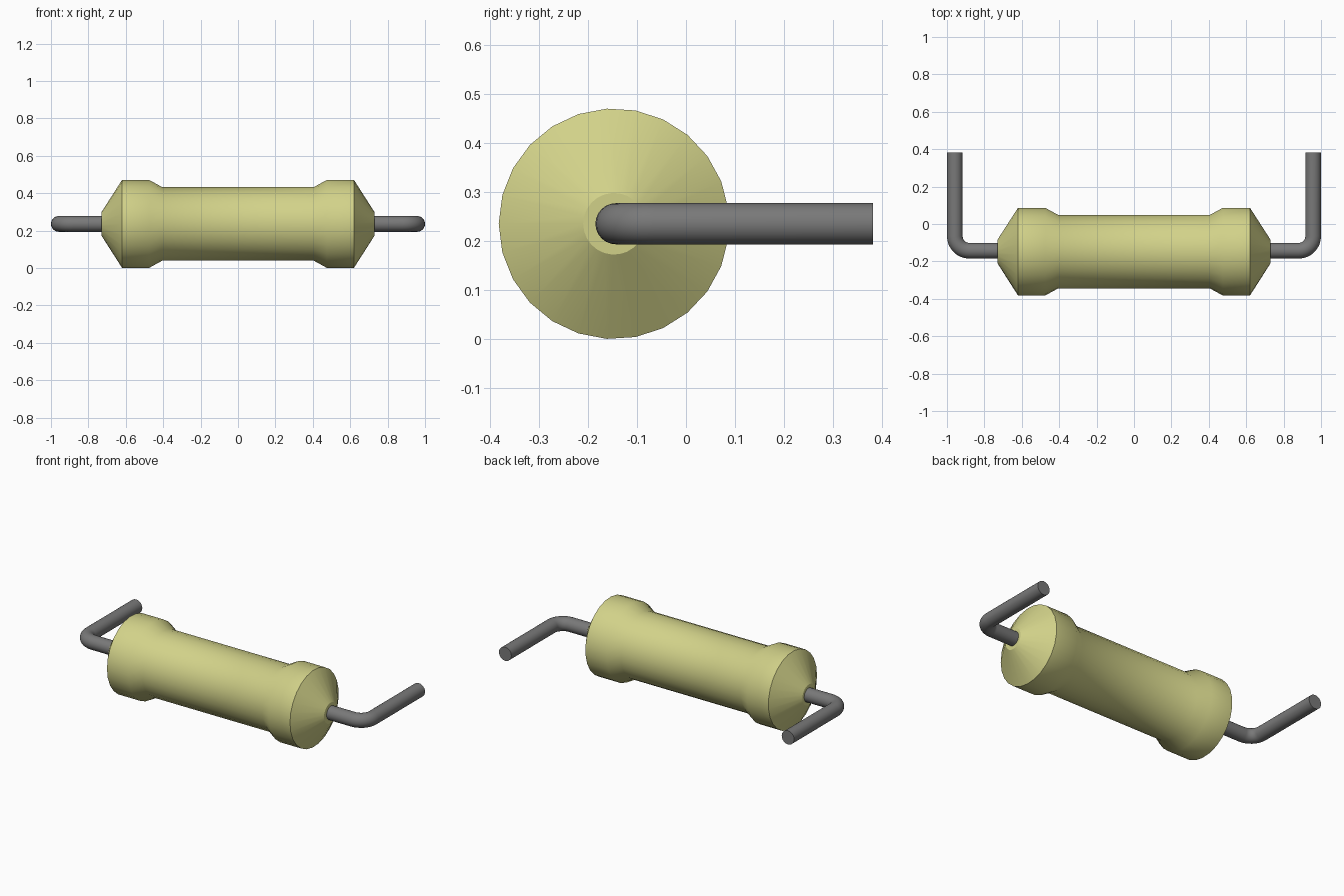
import bpy, bmesh, math
from mathutils import Vector

cube = bpy.data.objects.get("Cube")
if cube:
    bpy.data.objects.remove(cube, do_unlink=True)

AXIS_Y, AXIS_Z = -0.147, 0.2355   # centre line of the body
LEAD_R = 0.042                    # wire radius


def material(name, rgb):
    m = bpy.data.materials.new(name)
    m.use_nodes = True
    m.diffuse_color = (*rgb, 1)
    m.node_tree.nodes["Principled BSDF"].inputs["Base Color"].default_value = (*rgb, 1)
    return m


def sweep(name, rings, sides, mat):
    """Skin rings of (centre, direction towards angle 0, radius) and cap both ends."""
    bm = bmesh.new()
    loops = []
    for centre, side, radius in rings:
        loop = []
        for i in range(sides):
            a = 2 * math.pi * i / sides
            offset = side * math.cos(a) + Vector((0, 0, math.sin(a)))
            loop.append(bm.verts.new(centre + offset * radius))
        loops.append(loop)
    for p, q in zip(loops, loops[1:]):
        for i in range(sides):
            j = (i + 1) % sides
            bm.faces.new((p[i], p[j], q[j], q[i]))
    bm.faces.new(loops[0])
    bm.faces.new(loops[-1])
    bmesh.ops.recalc_face_normals(bm, faces=bm.faces)
    mesh = bpy.data.meshes.new(name)
    bm.to_mesh(mesh)
    bm.free()
    mesh.materials.append(mat)
    ob = bpy.data.objects.new(name, mesh)
    bpy.context.collection.objects.link(ob)
    bpy.ops.object.select_all(action='DESELECT')
    ob.select_set(True)
    bpy.context.view_layer.objects.active = ob
    bpy.ops.object.shade_smooth_by_angle(angle=math.radians(31))
    return ob


beige = material("beige_ceramic", (0.64, 0.64, 0.25))
grey = material("grey_wire", (0.19, 0.19, 0.19))

# Body: a narrow barrel with a wider collar and a cone at each end
half = [(0.405, 0.197), (0.475, 0.2355), (0.62, 0.2355), (0.73, 0.063)]
profile = [(-x, r) for x, r in reversed(half)] + half
sweep("resistor_body",
      [(Vector((x, AXIS_Y, AXIS_Z)), Vector((0, -1, 0)), r) for x, r in profile],
      25, beige)

# Leads: wire out of each cone, bent towards the back
BEND = 0.078
for name, s in (("left_lead", 1), ("right_lead", -1)):
    bend_x = 1 - LEAD_R - BEND
    rings = [(Vector((s * 0.70, AXIS_Y + 0.004, AXIS_Z)), Vector((0, -1, 0)), LEAD_R)]
    for k in range(9):
        a = math.pi / 2 * k / 8
        side = Vector((s * math.sin(a), -math.cos(a), 0))
        centre = Vector((s * bend_x, AXIS_Y + 0.004 + BEND, AXIS_Z)) + side * BEND
        rings.append((centre, side, LEAD_R))
    rings.append((Vector((s * (1 - LEAD_R), 0.382, AXIS_Z)), Vector((s, 0, 0)), LEAD_R))
    sweep(name, rings, 24, grey)
